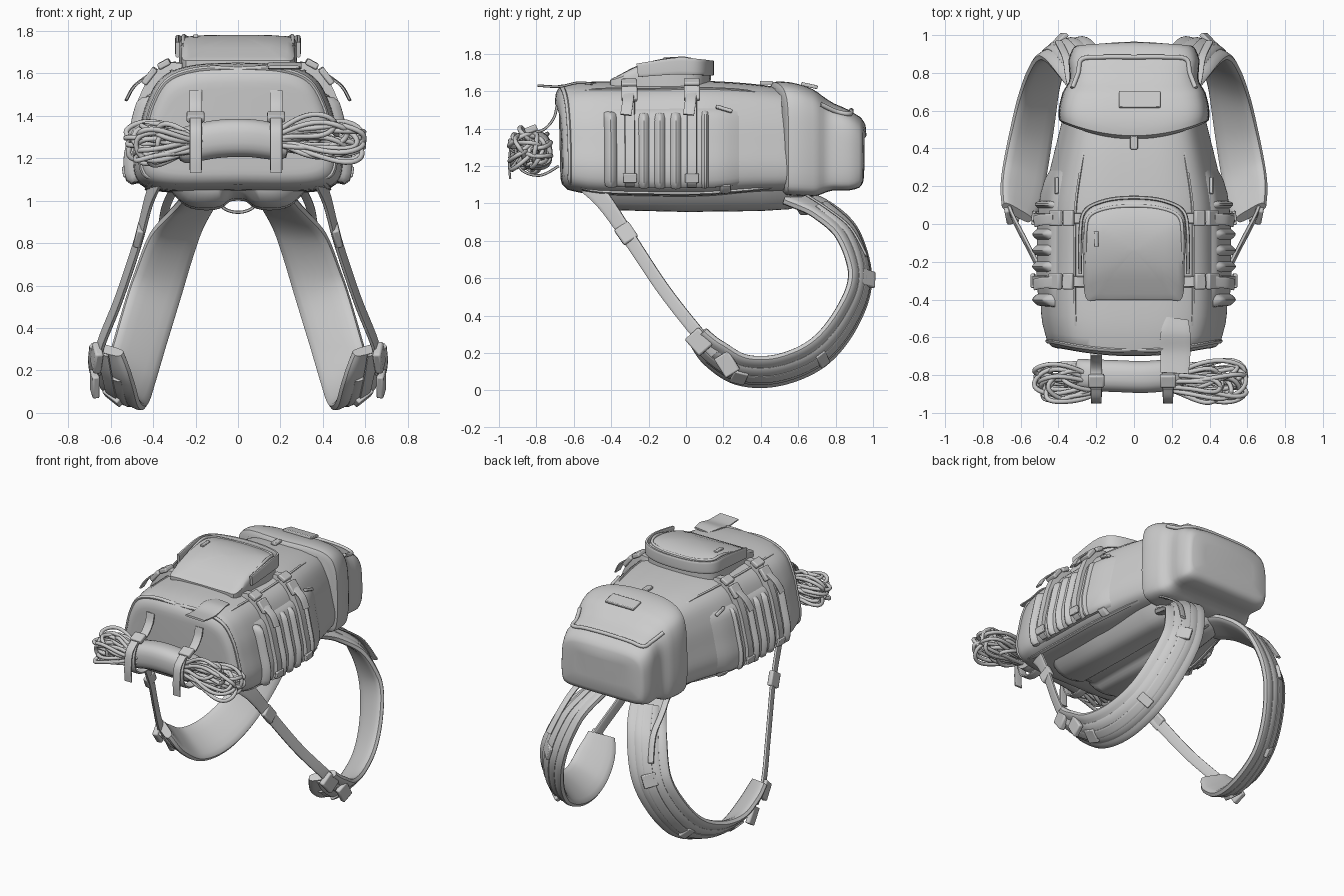
import bpy, bmesh, math, random
from mathutils import Vector as V

if "Cube" in bpy.data.objects:
    bpy.data.objects.remove(bpy.data.objects["Cube"])
random.seed(4)

def mk(name, verts, faces, mirror=False, bevel=0, angle=40):
    me = bpy.data.meshes.new(name)
    me.from_pydata([tuple(v) for v in verts], [], faces)
    bm = bmesh.new(); bm.from_mesh(me)
    bmesh.ops.recalc_face_normals(bm, faces=bm.faces)
    bm.to_mesh(me); bm.free()
    ob = bpy.data.objects.new(name, me)
    bpy.context.collection.objects.link(ob)
    bpy.ops.object.select_all(action='DESELECT')
    ob.select_set(True); bpy.context.view_layer.objects.active = ob
    bpy.ops.object.shade_smooth_by_angle(angle=math.radians(angle))
    if bevel:
        m = ob.modifiers.new('bevel', 'BEVEL'); m.width = bevel; m.segments = 2
    if mirror:
        ob.modifiers.new('mirror', 'MIRROR').use_mirror_merge = False
    return ob

def cr(P, t):
    """Smooth interpolation through tuples of any length."""
    n = len(P) - 1
    i = min(int(t), n - 1); f = t - i
    a, b, c, d = P[max(i-1, 0)], P[i], P[i+1], P[min(i+2, n)]
    return [.5*(2*q + (r-p)*f + (2*p-5*q+4*r-s)*f*f + (3*q-p-3*r+s)*f**3) for p, q, r, s in zip(a, b, c, d)]

def rings(name, R, caps=True, **kw):
    n = len(R[0])
    F = [(i*n+j, i*n+(j+1) % n, (i+1)*n+(j+1) % n, (i+1)*n+j) for i in range(len(R)-1) for j in range(n)]
    if caps:
        F += [tuple(range(n)), tuple(range((len(R)-1)*n, len(R)*n))]
    return mk(name, [v for r in R for v in r], F, **kw)

def sweep(name, pts, thick, side=(1, 0, 0), n=12, sub=6, power=.4, **kw):
    """Sweep a soft flat section along (x, y, z, width); side is a vector or a function."""
    N = (len(pts)-1)*sub
    C = [cr(pts, k/sub) for k in range(N+1)]
    R = []
    for k, c in enumerate(C):
        p = V(c[:3])
        t = (V(C[min(k+1, N)][:3]) - V(C[max(k-1, 0)][:3])).normalized()
        b = V(side(p) if callable(side) else side)
        b = (b - t*b.dot(t)).normalized(); u = t.cross(b)
        f = lambda v: math.copysign(abs(v)**power, v)
        R.append([p + b*c[3]/2*f(math.cos(a)) + u*thick/2*f(math.sin(a))
                  for a in [(j+.5)*2*math.pi/n for j in range(n)]])
    return rings(name, R, **kw)

def surface(keys, prof):
    """Loft surface S(y, s, offset): keys are (y, half width, z low, z high, bulge)."""
    def raw(y, s):
        i = 0
        while i < len(keys)-2 and y > keys[i+1][0]: i += 1
        f = (y-keys[i][0])/(keys[i+1][0]-keys[i][0])
        _, w, zb, zt, k = cr(keys, i+min(max(f, 0), 1))
        fx, fz = cr(prof, s)
        return V((w*fx, y - k*(1-fx*fx)*max(fz, .3), zb+(zt-zb)*fz))
    def normal(y, s):
        e = .01
        return (raw(y+e, s)-raw(y-e, s)).cross(raw(y, max(s-e, 0))-raw(y, s+e)).normalized()
    def S(y, s, off=0):
        return raw(y, s) + normal(y, s)*off if off else raw(y, s)
    S.normal = normal
    return S

def loft(name, S, ys, smax=8, sub=5):
    R = []
    for y in ys:
        h = [S(y, k/sub) for k in range(smax*sub+1)]
        R.append(h + [V((-p.x, p.y, p.z)) for p in h[-2:0:-1]])
    return rings(name, R)

def patch(name, S, y0, y1, s0, s1, h, edge=.15, nu=10, nv=18):
    """Padded panel lying on a loft surface, rim sunk in, mirrored."""
    vs = []
    for i in range(nu+1):
        for j in range(nv+1):
            u, v = i/nu, j/nv
            d = min(1, min(u, 1-u)/edge)*min(1, min(v, 1-v)/.1)
            vs.append(S(y0+(y1-y0)*u, s0+(s1-s0)*v, -.008+(h+.008)*math.sqrt(d)))
    w = nv+1
    return mk(name, vs, [(i*w+j, i*w+j+1, (i+1)*w+j+1, (i+1)*w+j) for i in range(nu) for j in range(nv)], mirror=True)

def box(name, c, size, ax=(1, 0, 0), up=(0, 0, 1), mirror=True):
    x = V(ax).normalized(); z = (V(up)-x*V(up).dot(x)).normalized(); y = z.cross(x)
    vs = [V(c)+x*size[0]/2*a+y*size[1]/2*b+z*size[2]/2*d for a in (-1, 1) for b in (-1, 1) for d in (-1, 1)]
    F = [(0, 1, 3, 2), (4, 6, 7, 5), (0, 4, 5, 1), (2, 3, 7, 6), (0, 2, 6, 4), (1, 5, 7, 3)]
    return mk(name, vs, F, mirror=mirror, bevel=min(size)*.25)

def span(a, b, n): return [a+(b-a)*i/n for i in range(n+1)]

# main sack
body_prof = [(0, 1), (.43, .98), (.72, .89), (.87, .69), (.95, .45), (1, .22), (.93, .06), (.65, 0), (0, 0)]
B = surface([(-.66, .39, 1.15, 1.53, .04), (-.655, .43, 1.11, 1.58, .045), (-.62, .46, 1.075, 1.63, .05),
             (-.5, .49, 1.05, 1.65, .03), (-.2, .495, 1.04, 1.65, 0), (.1, .485, 1.04, 1.655, 0),
             (.35, .43, 1.06, 1.64, 0), (.55, .38, 1.07, 1.61, 0), (.72, .33, 1.1, 1.55, 0)], body_prof)
loft('main_sack', B, [-.66, -.657, -.65, -.635] + span(-.62, .72, 28))

# lid with collar and boxy end
lid_prof = [(0, 1), (.5, .99), (.82, .93), (.96, .79), (1, .5), (.99, .15), (.88, .02), (.5, 0), (0, 0)]
L = surface([(.53, .37, 1.06, 1.625, .08), (.55, .395, 1.045, 1.65, .08), (.62, .395, 1.04, 1.645, .05),
             (.7, .375, 1.04, 1.61, .02), (.75, .345, 1.06, 1.56, 0), (.79, .34, 1.07, 1.535, 0),
             (.87, .345, 1.07, 1.5, 0), (.925, .325, 1.085, 1.46, -.01), (.945, .3, 1.12, 1.42, -.015),
             (.95, .2, 1.2, 1.36, -.015)], lid_prof)
loft('lid', L, span(.53, .79, 14) + [.83, .87, .9, .925, .937, .945, .95])
arch = [L(.72, 2.4, .004), L(.80, 2.2, .004), L(.87, 1.9, .005), L(.88, 1, .005), L(.88, 0, .005)]
arch += [V((-p.x, p.y, p.z)) for p in arch[-2::-1]]
sweep('lid_zip_ridge', [(*p, .025) for p in arch], .025, (0, 0, 1), power=1)
box('lid_patch', (.03, .66, 1.63), (.22, .09, .02), up=(0, .22, 1), mirror=False)
box('lid_tab', (0, .43, 1.645), (.04, .07, .02), mirror=False)

# front pocket: arched outline, sloping up towards the rear
base = [(0, -.4), (.18, -.4), (.255, -.385), (.265, -.2), (.275, -.05), (.25, .06), (.15, .115), (0, .13)]
half = [cr(base, k/4) for k in range(29)]
outline = half + [(-x, y) for x, y in half[-2:0:-1]]
def ph(y): return cr([(.04,), (.10,), (.135,), (.145,), (.125,)], min(max((y+.4)/.53*4, 0), 4))[0]
R = []
for sc, hf in [(1, -.4), (1.01, .35), (1.01, .75), (.97, .92), (.88, .99), (.6, 1.03), (.3, 1.05), (.03, 1.05)]:
    R.append([V((x*sc, -.14+(y+.14)*sc, 1.63 + ph(-.14+(y+.14)*sc)*hf)) for x, y in outline])
rings('front_pocket', R)
hood = [(.285, -.26), (.285, -.05), (.26, .07), (.15, .125), (0, .14)]
hood = hood + [(-x, y) for x, y in hood[-2::-1]]
sweep('pocket_hood_band', [(x, y, 1.655+ph(y)*.55, .03+.42*ph(y)) for x, y in hood], .02, (0, 0, 1))
box('pocket_zip_pull', (-.2, -.08, 1.775), (.025, .08, .015), mirror=False)
sweep('pocket_rim', [(x*.9, -.02+(y+.02)*.72, 1.63+ph(y)*1.0, .02) for x, y in hood], .018, (0, 0, 1), power=1)

# side pockets, ribs, compression straps with buckles and tails
patch('side_pocket', B, -.44, .31, 2.6, 6.0, .02)
for y in (-.40, -.225, -.14, -.055):
    patch('side_rib', B, y-.037, y+.037, 2.75, 5.95, .045, edge=.45)
patch('side_rib_end', B, .075, .125, 2.7, 5.95, .04, edge=.4)
patch('seam_strip', B, -.56, .42, 1.6, 1.7, .007, nu=24)
patch('edge_piping', B, -.6, .5, 6.25, 6.45, .01, nu=24)
patch('bottom_piping', B, -.63, -.61, .0, 6.3, .009, nv=40)
for y in (-.3, .03):
    patch('compression_strap', B, y-.03, y+.03, 1.15, 5.9, .042, edge=.1, nv=30)
    for s, sz in ((1.75, .06), (2.25, .09)):
        box('buckle', B(y, s, .045), (sz, .085, .03), B(y, s+.05)-B(y, s-.05), B.normal(y, s))
    q = [B(y-.005, 2.3, .055), B(y-.01, 2.7, .085), B(y-.02, 3.15, .095)]
    sweep('strap_tail', [(*p, .06) for p in q], .012, (0, 1, .1), mirror=True)
    box('lower_keeper', B(y, 5.3, .042), (.05, .075, .02), B(y, 5.4)-B(y, 5.2), B.normal(y, 5.3))
box('side_zip_pull', B(.2, 2.75, .02), (.09, .02, .02), (0, 1, -.3), B.normal(.2, 2.75))
patch('under_tab', B, .18, .24, 5.7, 6.3, .02)

# back panel with centre channel
panel = [(0, 1.0), (.04, .995), (.09, .962), (.18, .955), (.26, .975), (.33, 1.04), (.37, 1.1)]
R = []
for y, sx, dz in [(-.52, .8, .09), (-.48, .9, .04), (-.42, .96, .01), (0, .95, 0), (.4, .85, .005), (.56, .8, .015), (.62, .76, .05), (.65, .7, .09)]:
    h = [cr(panel, k/3) for k in range(19)]
    r = [V((x*sx, y, min(z+dz, 1.12))) for x, z in h]
    R.append(r + [V((-p.x, p.y, p.z)) for p in r[:0:-1]])
rings('back_panel', R)
sweep('grab_loop', [(-.1, .6, 1.0, .04), (-.06, .62, .96, .04), (0, .63, .945, .04), (.06, .62, .96, .04), (.1, .6, 1.0, .04)], .015, (0, 1, 0))

# shoulder straps (right one modelled, then mirrored)
path = [(.17, .55, 1.04, .2), (.21, .72, .97, .24), (.3, .865, .83, .26), (.38, .93, .6, .26), (.445, .86, .39, .26),
        (.5, .71, .205, .26), (.54, .5, .11, .27), (.575, .3, .11, .27), (.6, .15, .2, .25), (.62, .06, .3, .18)]
def inward(p):
    c = V((p.x, .5, .6)) - p
    return V((1, 0, 0)) + c.normalized()*(.4 + .3*min(max((.6-p.z)/.4, 0), 1))
def out(p, d, w):
    v = V((0, p[1]-.5, p[2]-.6)).normalized()*d
    return (p[0]+d*.4, p[1]+v.y, p[2]+v.z, w)
sweep('shoulder_strap', path, .055, inward, n=16, sub=8, power=.55, mirror=True)
sweep('strap_inner_pad', [out(p, .016, p[3]*.6) for p in path[1:-1]], .05, inward, n=12, sub=8, power=.6, mirror=True)
sweep('strap_webbing', [out(p, .04, .06) for p in path[1:]], .014, inward, sub=8, mirror=True)
for i, sz in ((3, .09), (5, .06), (7, .08)):
    p = V(out(path[i], .042, 0)[:3])
    n = V((.5, p.y-.5, p.z-.6)); d = V(path[i+1][:3])-V(path[i-1][:3])
    box('strap_buckle', p, (sz, .095, .025), d, n)
sweep('load_lifter', [(.3, .62, 1.06, .04), (.34, .76, .97, .04), (.36, .88, .87, .04), (.4, .965, .72, .04)], .015, mirror=True)

# lower webbing joining straps to the sack
sweep('lower_webbing', [(.38, -.52, 1.1, .11), (.42, -.43, 1.0, .09), (.47, -.3, .81, .075), (.56, -.12, .54, .07), (.65, .06, .31, .07), (.66, .16, .2, .07)],
      .022, (.3, 1, .7), mirror=True)
box('webbing_buckle', (.465, -.32, .84), (.1, .09, .035), (.2, .55, -.8), (1, 0, .2))
box('ladder_lock', (.665, .07, .26), (.12, .1, .04), (.1, .6, -.7), (1, -.2, 0))
box('ladder_bar', (.675, .22, .14), (.12, .09, .035), (0, .5, -.8), (1, 0, -.3))

# rolled cover in the middle of the rope
sweep('rope_wrap', [(-.29, -.8, 1.25, .13), (-.25, -.8, 1.26, .17), (-.1, -.805, 1.29, .18), (.05, -.81, 1.295, .18), (.19, -.8, 1.275, .17), (.24, -.8, 1.265, .13)],
      .17, (0, 0, 1), n=20, power=.75)
for x in (-.2, .18):
    sweep('rope_holder', [(x, -.69, 1.52, .06), (x, -.71, 1.45, .06), (x, -.77, 1.39, .06), (x, -.87, 1.375, .06), (x, -.91, 1.28, .06), (x, -.88, 1.18, .06), (x, -.78, 1.15, .06), (x, -.68, 1.2, .06)], .015)
    sweep('holder_tail', [(x, -.87, 1.385, .055), (x, -.93, 1.33, .055), (x, -.945, 1.22, .055), (x, -.94, 1.13, .055)], .012)
    box('holder_buckle', (x, -.83, 1.395), (.085, .07, .035), up=(0, -.4, 1), mirror=False)
sweep('loose_top_flap', [(.23, -.5, 1.64, .12), (.22, -.58, 1.645, .16), (.22, -.68, 1.625, .16), (.215, -.79, 1.63, .15)], .014)

# rope coils
for side, reach, zc in ((-1, .53, 1.27), (1, .6, 1.29)):
    cu = bpy.data.curves.new('rope_coil', 'CURVE')
    cu.dimensions = '3D'; cu.bevel_depth = .0125; cu.bevel_resolution = 2
    for i in range(22):
        a = (reach - random.uniform(0, .16) - .13)/2
        phi, psi = random.uniform(0, math.pi), i*2.4
        fan, b, ph0 = random.uniform(.02, .09), random.uniform(.045, .085), random.uniform(0, 6)
        sp = cu.splines.new('POLY'); sp.points.add(35); sp.use_cyclic_u = True
        for k, pt in enumerate(sp.points):
            t = k*2*math.pi/36
            g = (1-math.cos(t))/2
            lat = b*math.sin(t)*(.45+g*.8)
            wob = .008*math.sin(3*t+ph0)
            y = -.84 + lat*math.cos(phi) + fan*g*math.cos(psi) + wob
            z = zc + lat*math.sin(phi) + fan*g*math.sin(psi) + wob
            pt.co = (side*(.13+a-a*math.cos(t)), max(y, -.987), z, 1)
    bpy.context.collection.objects.link(bpy.data.objects.new('rope_coil', cu))
